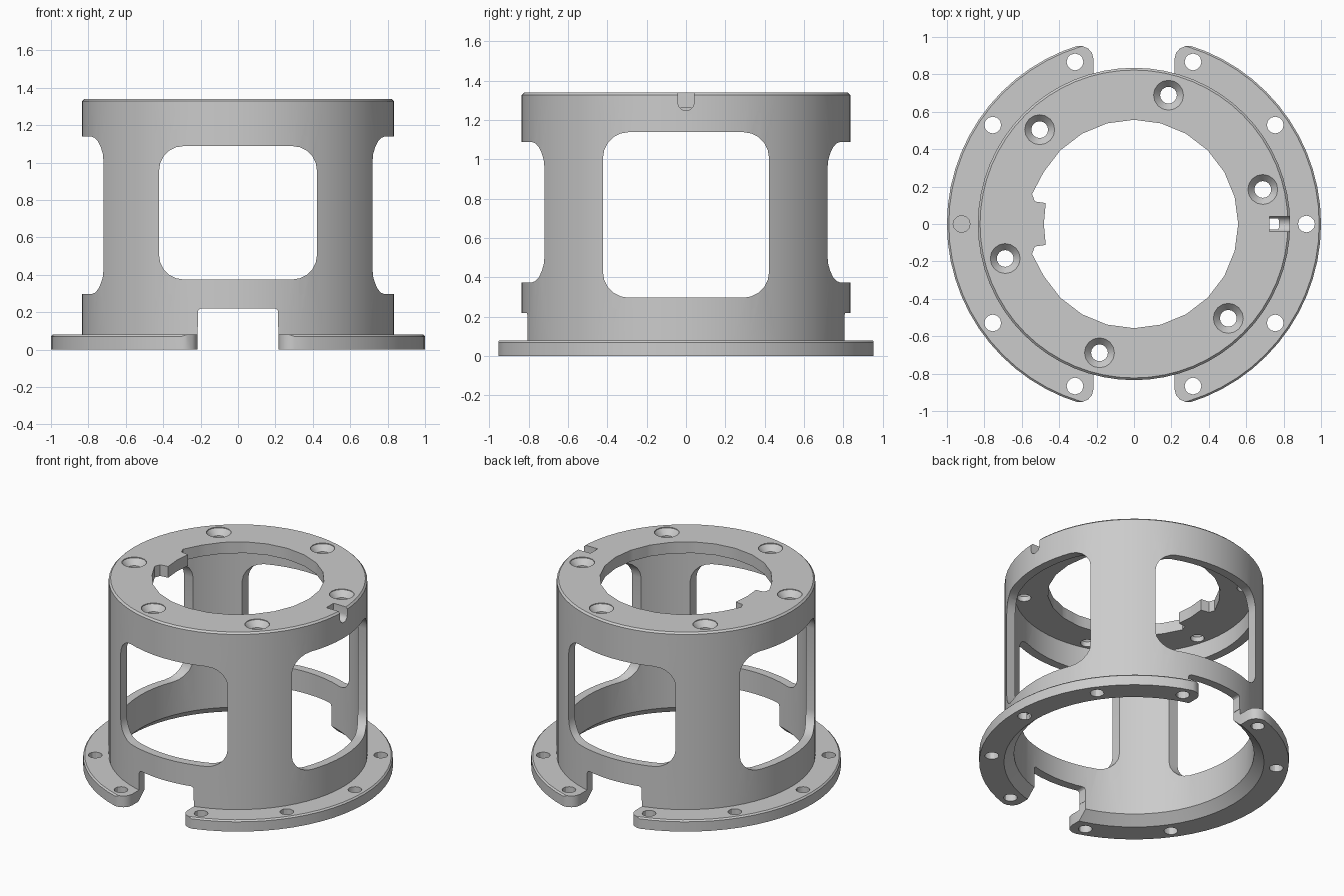
import bpy, bmesh
from math import sin, cos, pi, radians
from mathutils import Vector

old = bpy.data.objects.get("Cube")
if old:
    bpy.data.objects.remove(old, do_unlink=True)

grey = bpy.data.materials.new("cast_grey")
grey.use_nodes = True
colour = (0.6, 0.6, 0.6, 1)
grey.diffuse_color = colour
grey.node_tree.nodes["Principled BSDF"].inputs["Base Color"].default_value = colour


def finish(name, bm):
    bmesh.ops.remove_doubles(bm, verts=bm.verts, dist=1e-5)
    bmesh.ops.recalc_face_normals(bm, faces=bm.faces)
    mesh = bpy.data.meshes.new(name)
    bm.to_mesh(mesh)
    bm.free()
    mesh.materials.append(grey)
    obj = bpy.data.objects.new(name, mesh)
    bpy.context.collection.objects.link(obj)
    return obj


def lathe(name, profile, segments, centre=(0, 0)):
    """Turn a closed (radius, height) profile about a vertical axis."""
    bm = bmesh.new()
    rings = []
    for i in range(segments):
        a = 2 * pi * i / segments
        rings.append([bm.verts.new((centre[0] + r * cos(a), centre[1] + r * sin(a), z))
                      for r, z in profile])
    n = len(profile)
    for i in range(segments):
        p, q = rings[i], rings[(i + 1) % segments]
        for j in range(n):
            k = (j + 1) % n
            if profile[j][0] + profile[k][0] > 0:
                bm.faces.new((p[j], q[j], q[k], p[k]))
    return finish(name, bm)


def prism(name, points, axis, start, end):
    """Extrude a 2D outline along x, y or z."""
    place = {"x": lambda u, v: (start, u, v),
             "y": lambda u, v: (u, start, v),
             "z": lambda u, v: (u, v, start)}[axis]
    bm = bmesh.new()
    face = bm.faces.new([bm.verts.new(place(u, v)) for u, v in points])
    move = Vector([(end - start) * (axis == c) for c in "xyz"])
    new = bmesh.ops.extrude_face_region(bm, geom=[face])["geom"]
    bmesh.ops.translate(bm, vec=move, verts=[g for g in new if isinstance(g, bmesh.types.BMVert)])
    return finish(name, bm)


def rounded(half, low, high, radius, steps=5):
    """Outline of a rounded rectangle, centred sideways."""
    w, m = half - radius, radius
    corners = [(w, high - m), (-w, high - m), (-w, low + m), (w, low + m)]
    return [(cx + m * cos(a), cz + m * sin(a))
            for q, (cx, cz) in enumerate(corners)
            for a in [(q + s / steps) * pi / 2 for s in range(steps + 1)]]


# Flange, wall and top plate as one turned casting
housing = lathe("flanged_housing", [
    (0.84, 0), (1, 0), (1, 0.07), (0.99, 0.08), (0.835, 0.08),
    (0.835, 1.328), (0.823, 1.34), (0.45, 1.34), (0.45, 1.26),
    (0.775, 1.26), (0.775, 0.06)], 64)

cutters = [
    # Large windows, front to back and side to side
    prism("window_cutter", rounded(0.422, 0.375, 1.088, 0.13), "y", -2, 2),
    prism("side_window_cutter", rounded(0.422, 0.297, 1.138, 0.13), "x", -2, 2),
    # Gaps at the foot of the front and back
    prism("foot_gap_cutter", rounded(0.215, -0.3, 0.22, 0.02, 3), "y", -2, 2),
    # Index slot on the left rim
    prism("rim_slot_cutter", rounded(0.041, 1.248, 1.6, 0.04), "x", 0.725, 1.2),
]

# Rounded flange ends
end = [(0.217, 0.0), (0.217, 0.885), (0.225, 0.915), (0.245, 0.938),
       (0.275, 0.951), (0.31, 0.953), (0.33, 1.2)]
for side in (1, -1):
    half = [(x, side * y) for x, y in end]
    outline = half + [(-x, y) for x, y in reversed(half)]
    cutters.append(prism("flange_end_cutter", outline, "z", -0.1, 0.12))

# Bore with an inward locating tab
bore = []
for i in range(24):
    a = 15 * i
    if abs(a - 180) < 20:
        continue
    bore.append((0.557 * cos(radians(a)), 0.557 * sin(radians(a))))
    if a == 150:
        bore += [(-0.545, 0.16), (-0.53, 0.12), (-0.472, 0.112), (-0.482, 0),
                 (-0.472, -0.112), (-0.53, -0.12), (-0.545, -0.16)]
cutters.append(prism("bore_cutter", bore, "z", 1.2, 1.5))

# Countersunk screw holes in the top plate
for i in range(6):
    a = radians(15 + 60 * i)
    cutters.append(lathe("screw_hole_cutter", [
        (0, 1.2), (0.045, 1.2), (0.045, 1.295), (0.08, 1.335), (0.08, 1.4), (0, 1.4)],
        16, (0.713 * cos(a), 0.713 * sin(a))))

# Plain bolt holes in the flange
for base in (0, 180):
    for step in (-70, -35, 0, 35, 70):
        a = radians(base + step)
        cutters.append(lathe("bolt_hole_cutter", [
            (0, -0.1), (0.045, -0.1), (0.045, 0.15), (0, 0.15)],
            12, (0.922 * cos(a), 0.922 * sin(a))))

# Cut everything out and discard the cutters
bpy.ops.object.select_all(action="DESELECT")
bpy.context.view_layer.objects.active = housing
housing.select_set(True)
for cutter in cutters:
    cutter.hide_render = True
    mod = housing.modifiers.new("cut", "BOOLEAN")
    mod.operation = "DIFFERENCE"
    mod.solver = "EXACT"
    mod.object = cutter
    bpy.ops.object.modifier_apply(modifier=mod.name)
    bpy.data.objects.remove(cutter, do_unlink=True)
bpy.ops.object.shade_smooth_by_angle(angle=radians(30))
